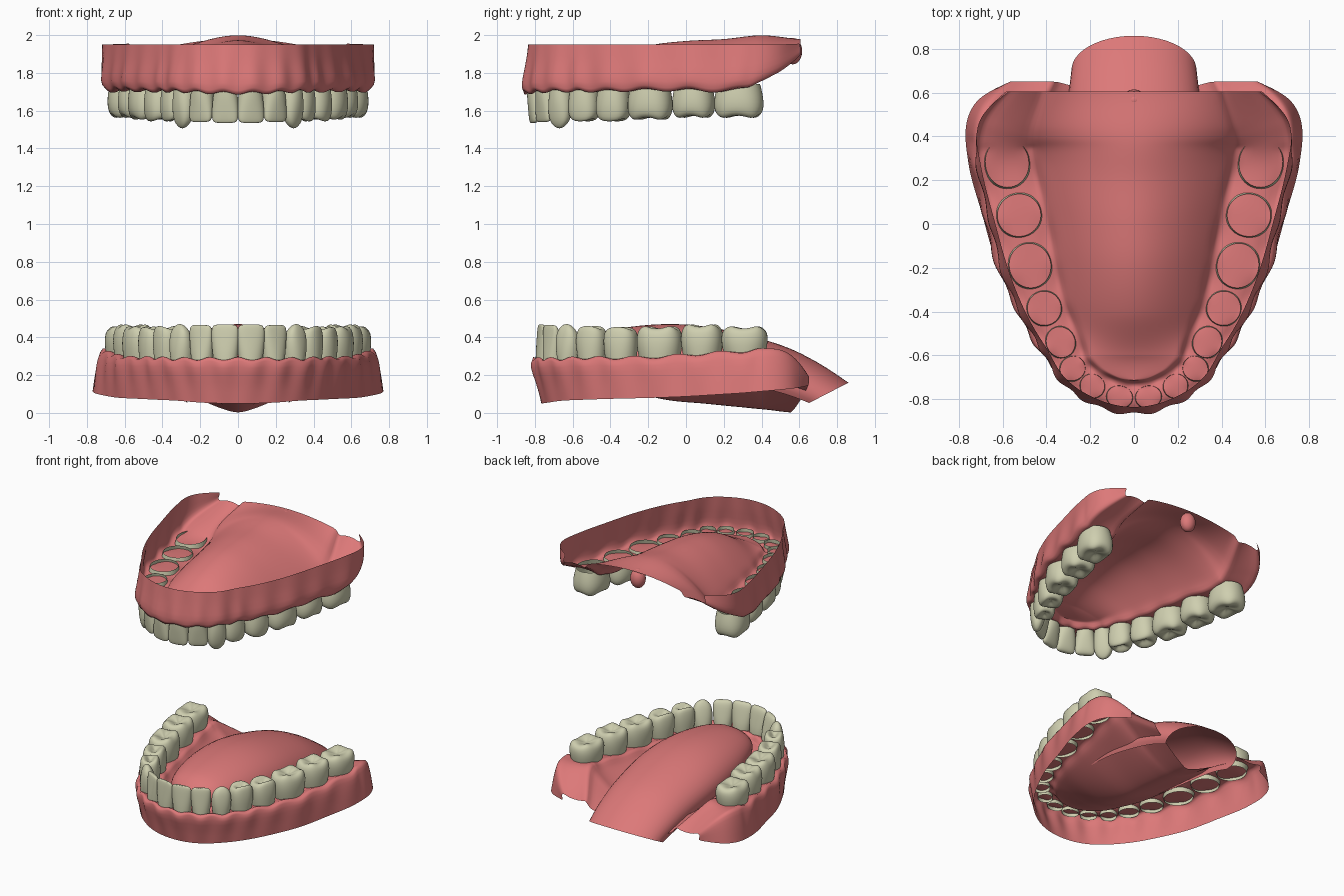
import bpy, bmesh, math
from mathutils import Vector

if "Cube" in bpy.data.objects:
    bpy.data.objects.remove(bpy.data.objects["Cube"])


def material(name, col):
    m = bpy.data.materials.new(name)
    m.diffuse_color = col
    m.use_nodes = True
    m.node_tree.nodes["Principled BSDF"].inputs["Base Color"].default_value = m.diffuse_color
    return m


GUM = material("gum_pink", (0.72, 0.19, 0.19, 1))
TOOTH = material("tooth_ivory", (0.62, 0.62, 0.43, 1))


def make(name, grid, mat, wrap=False, sub=0):
    """Skin a list of equally long point rows."""
    bm = bmesh.new()
    rows = [[bm.verts.new(p) for p in r] for r in grid]
    n = len(rows[0])
    for a, b in zip(rows, rows[1:]):
        for i in range(n if wrap else n - 1):
            j = (i + 1) % n
            bm.faces.new((a[i], a[j], b[j], b[i]))
    bmesh.ops.remove_doubles(bm, verts=bm.verts, dist=0.0005)
    bmesh.ops.recalc_face_normals(bm, faces=bm.faces)
    me = bpy.data.meshes.new(name)
    bm.to_mesh(me)
    bm.free()
    me.materials.append(mat)
    for p in me.polygons:
        p.use_smooth = True
    ob = bpy.data.objects.new(name, me)
    bpy.context.collection.objects.link(ob)
    if sub:
        ob.modifiers.new("smooth", 'SUBSURF').levels = sub
        ob.modifiers["smooth"].render_levels = sub
    return ob


def spline(k, u):
    """Catmull-Rom through equally spaced keys (numbers or vectors)."""
    i = min(max(int(u), 0), len(k) - 2)
    t = u - i
    p0, p1, p2, p3 = k[max(i - 1, 0)], k[i], k[i + 1], k[min(i + 2, len(k) - 1)]
    return (p1 * 2 + (p2 - p0) * t + (p0 * 2 - p1 * 5 + p2 * 4 - p3) * t * t
            + (p1 * 3 - p0 - p2 * 3 + p3) * t ** 3) * 0.5


def lookup(keys, y):
    """Smooth height along y from (y, z) keys."""
    y = min(max(y, keys[0][0]), keys[-1][0])
    for i, (a, b) in enumerate(zip(keys, keys[1:])):
        if y <= b[0]:
            return spline([k[1] for k in keys], i + (y - a[0]) / (b[0] - a[0]))


def frame(path, u):
    """Point, tangent and outward normal; the normal turns sideways at both ends."""
    p = spline(path, u)
    t = (spline(path, min(u + .05, len(path) - 1)) - spline(path, max(u - .05, 0))).normalized()
    flat = min(1, u / 1.5, (len(path) - 1 - u) / 1.5)
    return p, t, Vector((-t.y, t.x * flat)).normalized()


# profiles per tooth type: (height, width scale, depth scale)
MOLAR = [(0, .88, .92), (.25, .97, .99), (.55, 1.03, 1.03), (.8, 1.0, .97), (.94, .9, .86),
         (1, .74, .68), (.96, .5, .42), (.88, .25, .2), (.86, 0, 0)]
INCISOR = [(0, .84, 1), (.25, .93, .98), (.5, 1.0, .8), (.8, 1.02, .56), (.93, .96, .4),
           (1, .8, .22), (1, 0, 0)]
CANINE = [(0, .84, 1), (.25, .97, 1), (.5, 1.04, .9), (.75, .96, .68), (.88, .72, .48),
          (.97, .36, .24), (1, 0, 0)]


def tooth(name, path, u, w, d, root, tip, kind):
    p, t, nrm = frame(path, u)
    prof = MOLAR if kind < 5 else CANINE if kind == 5 else INCISOR
    grid = []
    for h, sw, sd in prof:
        ring = []
        e = 1 - .25 * h  # round root, squarer crown
        for i in range(20):
            a = math.tau * i / 20
            c, s = math.cos(a), math.sin(a)
            c = math.copysign(abs(c) ** e, c)
            s = math.copysign(abs(s) ** e, s)
            shift = d * .45 * (1 - sd) if kind > 5 else d * .3 * h if kind == 5 else 0
            q = p + t * (c * sw * w) + nrm * (s * sd * d + shift)
            hh = h
            if kind < 5 and h > .8 and sw > 0:  # cusps
                hh += .06 * sw * (-math.cos(4 * a) if kind < 3 else -math.cos(2 * a))
            ring.append((q.x, q.y, root + (tip - root) * hh))
        grid.append(ring)
    make(name, grid, TOOTH, wrap=True, sub=1)


def jaw(name, s, half, dome, back, power):
    """half: x, y, half width, half depth, gum z, tip z, rim z, rim offset; back to front."""
    full = half + [(-r[0],) + r[1:] for r in reversed(half)]
    path = [Vector(r[:2]) for r in full]
    D, G, R, O = ([r[k] for r in full] for k in (3, 4, 6, 7))
    last = len(full) - 1
    steps, grid = 8, []
    for i in range(last * steps + 1):
        u = i / steps
        p, t, nrm = frame(path, u)
        d, gz, rz, ro = (spline(k, u) for k in (D, G, R, O))
        b = math.cos(math.tau * u) if 1.5 < u < last - 1.5 else 0
        wide = d * 1.15 + .017 + .008 * b
        # outer rim, wall, scalloped gum edge, ridge under teeth, inner edge
        sec = [(ro, rz), ((ro + wide) / 2 + .002 * b, (gz + rz) / 2),
               (wide, gz + .2 * (rz - gz)), (d + .016 + .006 * b, gz + s * (.016 * b - .008)),
               (d * .7, gz + s * .012), (0, gz + s * .016), (-d * .7, gz + s * .012),
               (-d - .012, gz + s * (.01 * b - .004)), (-d - .03, gz + s * .04)]
        row = []
        for off, z in sec:
            q = p + nrm * off
            row.append(Vector((q.x, q.y, z)))
        e = row[-1]
        extra = max(0, e.y - .38) * back
        zc = lookup(dome, e.y + extra)
        for k in range(1, 10):  # palate or mouth floor to the centre line
            f = k / 9
            row.append(Vector((e.x * (1 - f), e.y + extra * f,
                               e.z + (zc - e.z) * (1 - (1 - f) ** power))))
        grid.append(row)
    make(name + "_gum", grid, GUM, sub=1)
    for i in range(2, last - 1):
        x, y, w, d, gz, tip = full[i][:6]
        kind = min(i, last - i) - 2
        tooth(f"{name}_tooth_{i - 1}", path, i, w, d, gz + s * .035, tip, kind)


# upper jaw
jaw("upper", 1, [
    (.49, .605, 0, .07, 1.895, 0, 1.955, .08),
    (.575, .44, 0, .10, 1.785, 0, 1.95, .135),
    (.58, .28, .130, .11, 1.705, 1.565, 1.95, .120),
    (.525, .04, .112, .11, 1.705, 1.565, 1.95, .115),
    (.475, -.19, .118, .105, 1.705, 1.555, 1.95, .10),
    (.41, -.385, .09, .085, 1.70, 1.548, 1.95, .085),
    (.335, -.54, .082, .072, 1.70, 1.548, 1.95, .07),
    (.28, -.66, .066, .06, 1.70, 1.505, 1.95, .055),
    (.19, -.74, .068, .055, 1.695, 1.54, 1.95, .045),
    (.066, -.79, .071, .052, 1.69, 1.535, 1.95, .04)],
    [(-.72, 1.735), (-.6, 1.77), (-.4, 1.88), (-.2, 1.945), (0, 1.97), (.2, 1.98),
     (.4, 2.0), (.6, 1.98)], 0, 1.9)

# lower jaw; its floor sags to the throat
jaw("lower", -1, [
    (.46, .65, 0, .08, .19, 0, .145, .10),
    (.585, .48, 0, .10, .335, 0, .125, .165),
    (.60, .31, .122, .105, .33, .455, .105, .16),
    (.555, .085, .11, .105, .315, .465, .09, .145),
    (.51, -.14, .12, .10, .30, .455, .08, .125),
    (.445, -.345, .09, .08, .295, .45, .075, .095),
    (.375, -.50, .081, .07, .295, .455, .07, .07),
    (.295, -.62, .067, .06, .29, .472, .065, .045),
    (.19, -.705, .068, .05, .29, .465, .055, .025),
    (.067, -.75, .073, .046, .29, .468, .05, .012)],
    [(-.68, .25), (-.5, .19), (-.3, .115), (-.1, .065), (.1, .045),
     (.3, .025), (.45, .01), (.55, .0)], -.37, 1.35)

# tongue: arched sheet over the floor, open at the slanted throat
top = [Vector(v) for v in ((-.6, .33), (-.5, .41), (-.3, .455), (-.05, .47), (.2, .44),
                           (.5, .36), (.7, .265), (.86, .16))]
low = [Vector(v) for v in ((-.58, .27), (-.5, .2), (-.3, .12), (-.1, .07), (.1, .05),
                           (.3, .03), (.45, .015), (.55, .0))]
wid = [.08, .2, .28, .32, .33, .315, .3, .285]
grid = [[(0, -.61, .3)] * 29]
for i in range(29):
    u = i / 4
    a, b, w = spline(top, u), spline(low, u), spline(wid, u)
    ring = []
    for k in range(29):
        th = math.radians(-20 + 220 * k / 28)
        q = (a + b) / 2 + (a - b) / 2 * math.sin(th)
        ring.append((w * math.cos(th), q.x, q.y))
    grid.append(ring)
make("tongue", grid, GUM)

# uvula hanging from the back of the palate
bpy.ops.mesh.primitive_uv_sphere_add(segments=20, ring_count=12, location=(0, .565, 1.915))
uv = bpy.context.object
uv.name = "uvula"
uv.scale = (.055, .05, .07)
uv.data.materials.append(GUM)
bpy.ops.object.shade_smooth()
